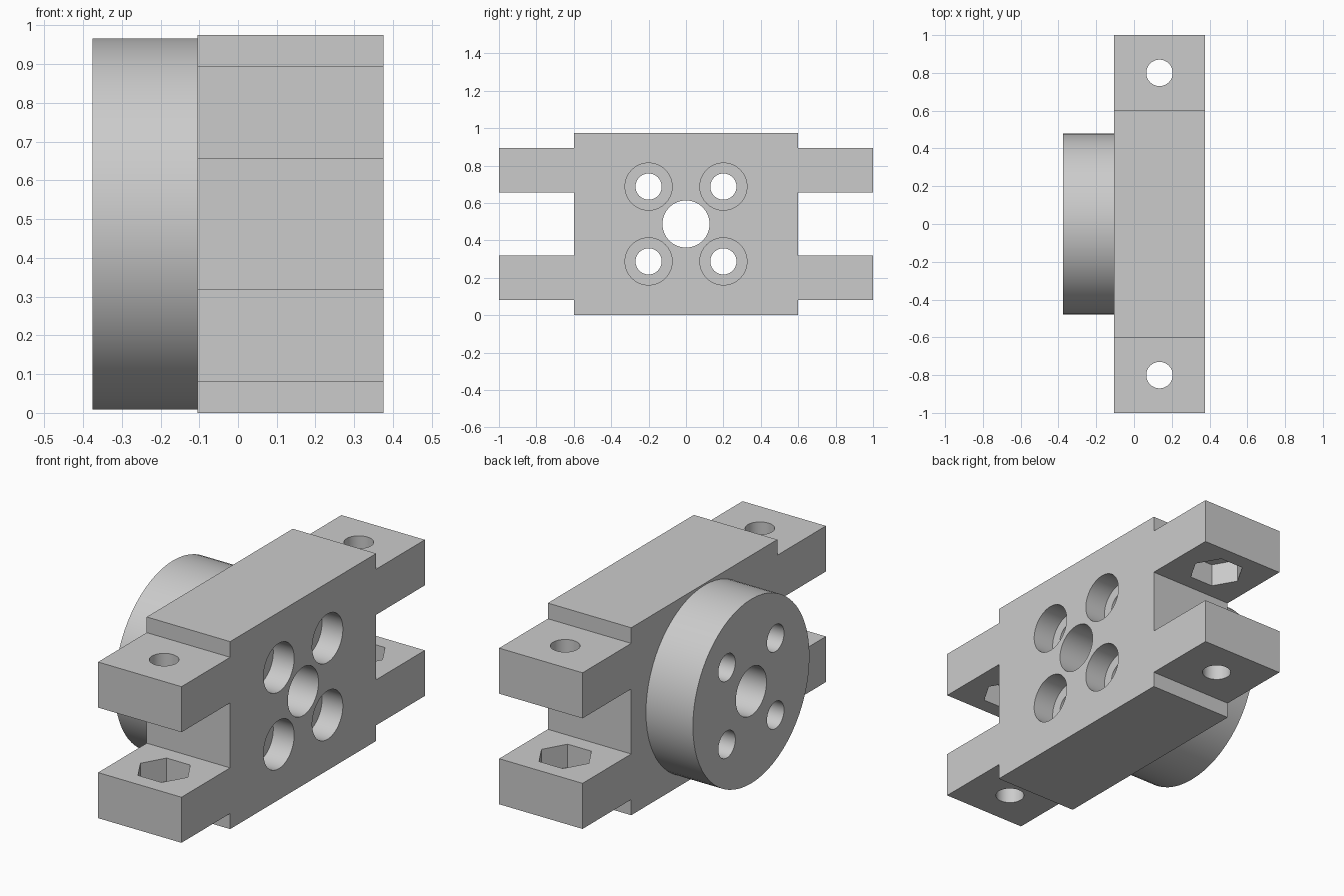
import bpy
import bmesh
from math import pi, radians
from mathutils import Matrix

if "Cube" in bpy.data.objects:
    bpy.data.objects.remove(bpy.data.objects["Cube"])

CZ = 0.4875                 # mid height
BACK, FACE = -0.105, 0.375  # block sides along x
HOLE_X = (BACK + FACE) / 2

grey = bpy.data.materials.new("plain grey")
grey.use_nodes = True
colour = (0.6, 0.6, 0.6, 1)
grey.diffuse_color = colour
grey.node_tree.nodes["Principled BSDF"].inputs["Base Color"].default_value = colour


def finish(name, bm):
    bmesh.ops.recalc_face_normals(bm, faces=bm.faces)
    mesh = bpy.data.meshes.new(name)
    bm.to_mesh(mesh)
    bm.free()
    mesh.materials.append(grey)
    obj = bpy.data.objects.new(name, mesh)
    bpy.context.collection.objects.link(obj)
    return obj


def cylinder(name, radius, start, end, sides=64, axis="X"):
    """Prism from start to end, running along x or z."""
    sx, sy, sz = start
    length = (end[0] - sx) if axis == "X" else (end[2] - sz)
    turn = Matrix.Rotation(pi / 2, 4, "Y") if axis == "X" else Matrix.Rotation(pi / 2, 4, "Z")
    middle = [(a + b) / 2 for a, b in zip(start, end)]
    bm = bmesh.new()
    bmesh.ops.create_cone(bm, cap_ends=True, segments=sides, radius1=radius, radius2=radius,
                          depth=length, matrix=Matrix.Translation(middle) @ turn)
    return finish(name, bm)


def along_x(name, radius, y, z, x0, x1):
    return cylinder(name, radius, (x0, y, z), (x1, y, z))


def along_z(name, radius, y, z0, z1, sides=48):
    return cylinder(name, radius, (HOLE_X, y, z0), (HOLE_X, y, z1), sides, "Z")


def cut(target, cutters):
    bpy.context.view_layer.objects.active = target
    for cutter in cutters:
        cutter.hide_render = True
        mod = target.modifiers.new("cut", "BOOLEAN")
        mod.operation = "DIFFERENCE"
        mod.solver = "EXACT"
        mod.object = cutter
        bpy.ops.object.modifier_apply(modifier=mod.name)
        bpy.data.objects.remove(cutter)


def smooth(obj):
    bpy.ops.object.select_all(action="DESELECT")
    obj.select_set(True)
    bpy.context.view_layer.objects.active = obj
    bpy.ops.object.shade_smooth_by_angle(angle=radians(30))


# Block with four arms: one quarter of the outline, mirrored, then extruded
quarter = [(0.6, 0.169), (1.0, 0.169), (1.0, 0.406), (0.6, 0.406), (0.6, CZ)]
half = quarter + [(-y, z) for y, z in reversed(quarter)]
outline = half + [(-y, -z) for y, z in half]
bm = bmesh.new()
side = bm.faces.new([bm.verts.new((BACK, y, CZ + z)) for y, z in outline])
extruded = bmesh.ops.extrude_face_region(bm, geom=[side])
moved = [v for v in extruded["geom"] if isinstance(v, bmesh.types.BMVert)]
bmesh.ops.translate(bm, verts=moved, vec=(FACE - BACK, 0, 0))
if not any(f.normal.x < 0 and len(f.verts) > 4 for f in bm.faces):
    bm.normal_update()
block = finish("mounting_block", bm)

# Round flange on the other side
flange = along_x("round_flange", 0.479, 0, CZ, -0.375, BACK)

# Shaft hole, and four screw holes with wide recesses for the heads
for part in (block, flange):
    holes = [along_x("shaft_cutter", 0.126, 0, CZ, -1, 1)]
    for y in (-0.2, 0.2):
        for z in (CZ - 0.2, CZ + 0.2):
            holes.append(along_x("screw_cutter", 0.07, y, z, -1, 1))
            if part is block:
                holes.append(along_x("head_cutter", 0.126, y, z, FACE - 0.12, 1))
    cut(part, holes)

# Bolt holes through the arms, with hexagonal nut pockets on the inner faces
pockets = []
for y in (-0.8, 0.8):
    pockets.append(along_z("bolt_cutter", 0.07, y, -0.5, 1.5))
    pockets.append(along_z("nut_cutter", 0.136, y, CZ - 0.289, CZ + 0.289, 6))
cut(block, pockets)

smooth(block)
smooth(flange)
